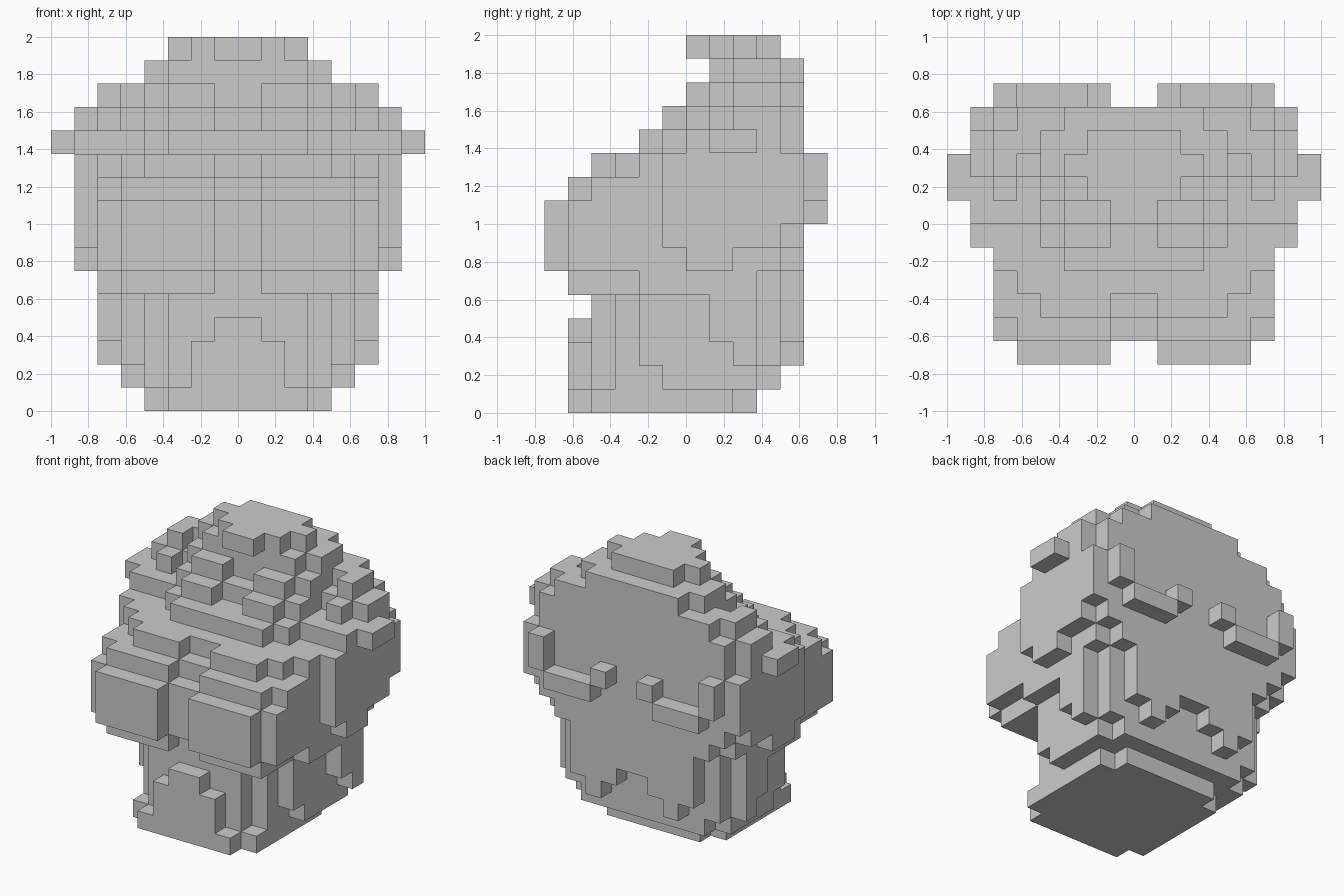
import bpy, bmesh, math
from mathutils import Vector

default_cube = bpy.data.objects.get("Cube")
if default_cube:
    bpy.data.objects.remove(default_cube, do_unlink=True)

UNIT = 1 / 8
AXES = [Vector((1, 0, 0)), Vector((0, 1, 0)), Vector((0, 0, 1))]


def block(inner, outer, front, back, bottom, top):
    """Cells of a block, mirrored to both sides of the centre."""
    cells = set()
    for x in range(inner, outer):
        for y in range(front, back):
            for z in range(bottom, top):
                cells.add((x, y, z))
                cells.add((-x - 1, y, z))
    return cells


def layer(bottom, top, *columns):
    """A slice of columns (outer edge, front, back) listed outward from the centre."""
    cells, inner = set(), 0
    for outer, front, back in columns:
        cells |= block(inner, outer, front, back, bottom, top)
        inner = outer
    return cells


def build(name, *pieces):
    """Skin the joined cells with clean, flat outer faces."""
    cells = set().union(*pieces)
    bm = bmesh.new()
    for cell in cells:
        centre = Vector(cell) + Vector((0.5, 0.5, 0.5))
        for i, axis in enumerate(AXES):
            u, v = AXES[(i + 1) % 3] / 2, AXES[(i + 2) % 3] / 2
            for sign in (-1, 1):
                neighbour = tuple(int(c) for c in Vector(cell) + axis * sign)
                if neighbour in cells:
                    continue
                mid = centre + axis * sign / 2
                corners = [mid - u - v, mid + u - v, mid + u + v, mid - u + v]
                if sign < 0:
                    corners.reverse()
                bm.faces.new([bm.verts.new(c * UNIT) for c in corners])
    bmesh.ops.remove_doubles(bm, verts=bm.verts, dist=UNIT / 100)
    bmesh.ops.dissolve_limit(bm, angle_limit=math.radians(1),
                             verts=bm.verts, edges=bm.edges)
    mesh = bpy.data.meshes.new(name)
    bm.to_mesh(mesh)
    bm.free()
    obj = bpy.data.objects.new(name, mesh)
    bpy.context.collection.objects.link(obj)
    return obj


# Base and lower body
build("base", layer(0, 1, (3, -4, 3), (4, -4, 2)))
build("lower_body",
      layer(1, 2, (3, -4, 4), (4, -3, 4), (5, -1, 3)),
      layer(2, 5, (3, -4, 4), (4, -3, 4), (5, -2, 4)))

# Stepped panel on the front of the body
build("front_panel",
      layer(0, 1, (3, -5, -4)),
      layer(1, 3, (2, -5, -4)),
      layer(3, 4, (1, -5, -4)))

# Ragged fringe hanging down the back, and locks at the sides
build("back_fringe", *[block(x, x + 1, 4, 5, bottom, 5)
                       for x, bottom in enumerate((4, 3, 2, 3))])
build("side_locks", block(5, 6, 1, 2, 3, 5), block(5, 6, 2, 3, 2, 5))

# Wide middle of the head
build("jaw", layer(5, 6, (1, -4, 5), (4, -5, 5), (5, -5, 4), (6, -2, 3)))
build("head",
      layer(6, 7, (5, -5, 5), (6, -5, 4), (7, 0, 2)),
      layer(7, 8, (6, -5, 5), (7, -1, 4)),
      layer(8, 9, (6, -5, 5), (7, -1, 5)))
build("eye_blocks", block(1, 5, -6, -5, 6, 9))

# Brow steps above the eyes
build("brow",
      layer(9, 10, (1, -4, 5), (5, -5, 5), (6, -4, 5), (7, -1, 5)),
      layer(10, 11, (1, -3, 5), (4, -4, 5), (5, -3, 5), (6, -2, 5), (7, -1, 5)))

# Tufted crown
build("crown",
      layer(11, 12, (3, -2, 5), (4, -1, 5), (6, 0, 5), (7, 0, 4), (8, 1, 3)),
      layer(12, 13, (1, 0, 5), (3, -1, 5), (4, 0, 5), (5, 2, 5), (6, 1, 5), (7, 2, 4)),
      layer(13, 14, (1, 1, 5), (3, 0, 5), (4, 1, 5), (5, 3, 5), (6, 2, 4)))
build("top_tuft",
      layer(14, 15, (3, 1, 5), (4, 2, 4)),
      layer(15, 16, (1, 0, 4), (2, 1, 4), (3, 2, 3)))

# Raised curls on the back of the head
build("back_curls",
      block(5, 6, 5, 6, 9, 11),
      block(2, 5, 5, 6, 8, 9),
      block(1, 2, 5, 6, 9, 10))
